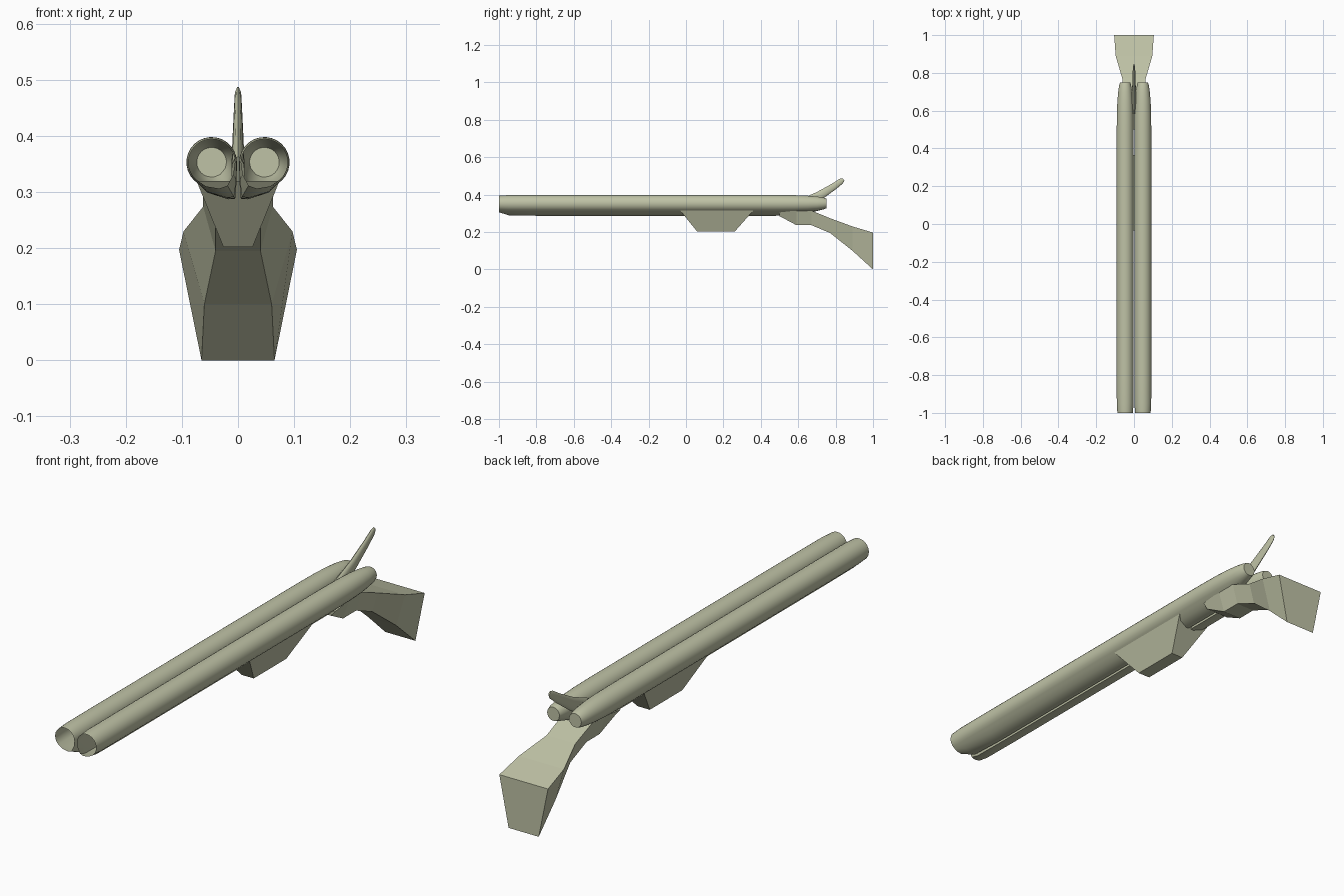
import bpy, bmesh
from math import cos, sin, radians
from mathutils import Vector

cube = bpy.data.objects.get("Cube")
if cube:
    bpy.data.objects.remove(cube, do_unlink=True)

olive = bpy.data.materials.new("pale_olive")
olive.use_nodes = True
colour = (0.52, 0.54, 0.38, 1)
olive.diffuse_color = colour
olive.node_tree.nodes["Principled BSDF"].inputs["Base Color"].default_value = colour


def loft(name, rings, cap_first=True, cap_last=True, smooth=None):
    """Skin a list of closed rings into one object."""
    bm = bmesh.new()
    loops = [[bm.verts.new(p) for p in ring] for ring in rings]
    for a, b in zip(loops, loops[1:]):
        for i in range(len(a)):
            j = (i + 1) % len(a)
            bm.faces.new((a[i], a[j], b[j], b[i]))
    if cap_first:
        bm.faces.new(loops[0][::-1])
    if cap_last:
        bm.faces.new(loops[-1])
    bmesh.ops.recalc_face_normals(bm, faces=bm.faces)
    mesh = bpy.data.meshes.new(name)
    bm.to_mesh(mesh)
    bm.free()
    mesh.materials.append(olive)
    obj = bpy.data.objects.new(name, mesh)
    bpy.context.collection.objects.link(obj)
    if smooth:
        bpy.ops.object.select_all(action="DESELECT")
        obj.select_set(True)
        bpy.context.view_layer.objects.active = obj
        bpy.ops.object.shade_smooth_by_angle(angle=radians(smooth))
    return obj


# Barrels: hollow tubes, open at the muzzle, with a keel on the lower inner side
CX, CZ, R = 0.047, 0.353, 0.045


def barrel_ring(side, y, scale, keel):
    arc = [radians(180 - i * 240 / 18) for i in range(19)]
    ring = [(R * cos(a), R * sin(a)) for a in arc]
    # keel points blend between the round section and the drooping tip
    for angle, tip in ((-75, (0.008, -0.054)), (-100, (-0.030, -0.066)),
                       (-125, (-0.042, -0.065)), (-155, (-0.0445, -0.034))):
        a = radians(angle)
        round_point = Vector((R * cos(a), R * sin(a)))
        ring.append(round_point.lerp(Vector(tip), keel))
    return [(side * (CX + u * scale), y, CZ + v * scale) for u, v in ring]


# y, scale, keel depth
barrel_stations = [(-1, 0.92, 0.3), (-0.95, 0.99, 0.9), (-0.8, 1, 1), (0.48, 1, 1),
                   (0.58, 0.98, 0.8), (0.65, 0.92, 0.5), (0.70, 0.82, 0.25),
                   (0.735, 0.70, 0.05), (0.75, 0.59, 0)]
for label, side in (("left", 1), ("right", -1)):
    loft(label + "_barrel", [barrel_ring(side, *s) for s in barrel_stations],
         cap_first=False, smooth=40)


# Stock: tapered four-sided sections widening to the butt
def box_ring(y, top, bottom, top_w, bottom_w):
    return [(-top_w, y, top), (top_w, y, top), (bottom_w, y, bottom), (-bottom_w, y, bottom)]


stock_stations = [(0.50, 0.305, 0.285, 0.068, 0.05), (0.59, 0.315, 0.237, 0.066, 0.04),
                  (0.67, 0.315, 0.237, 0.063, 0.04), (0.77, 0.274, 0.195, 0.062, 0.04),
                  (0.89, 0.230, 0.10, 0.097, 0.06), (1, 0.197, 0, 0.105, 0.065)]
loft("stock", [box_ring(*s) for s in stock_stations])

# Fore grip: inverted frustum below the barrels
fore_grip = [[(-w, y0, z), (w, y0, z), (w, y1, z), (-w, y1, z)]
             for z, w, y0, y1 in ((0.202, 0.026, 0.06, 0.26), (0.32, 0.074, -0.035, 0.365))]
loft("fore_grip", fore_grip)

# Top lever: slim blade rising rearward from between the barrels
lever_ends = [((0.60, 0.335), 0.012, 0.034), ((0.71, 0.392), 0.010, 0.024),
              ((0.79, 0.443), 0.0075, 0.018), ((0.83, 0.472), 0.006, 0.015),
              ((0.842, 0.481), 0.003, 0.008)]
direction = Vector((0.84, 0.55))
normal = Vector((-direction.y, direction.x))
lever = []
for centre, half_width, half_depth in lever_ends:
    ring = []
    for i in range(12):
        a = radians(30 * i)
        p = Vector(centre) + normal * half_depth * sin(a)
        ring.append((half_width * cos(a), p.x, p.y))
    lever.append(ring)
loft("top_lever", lever, smooth=50)
